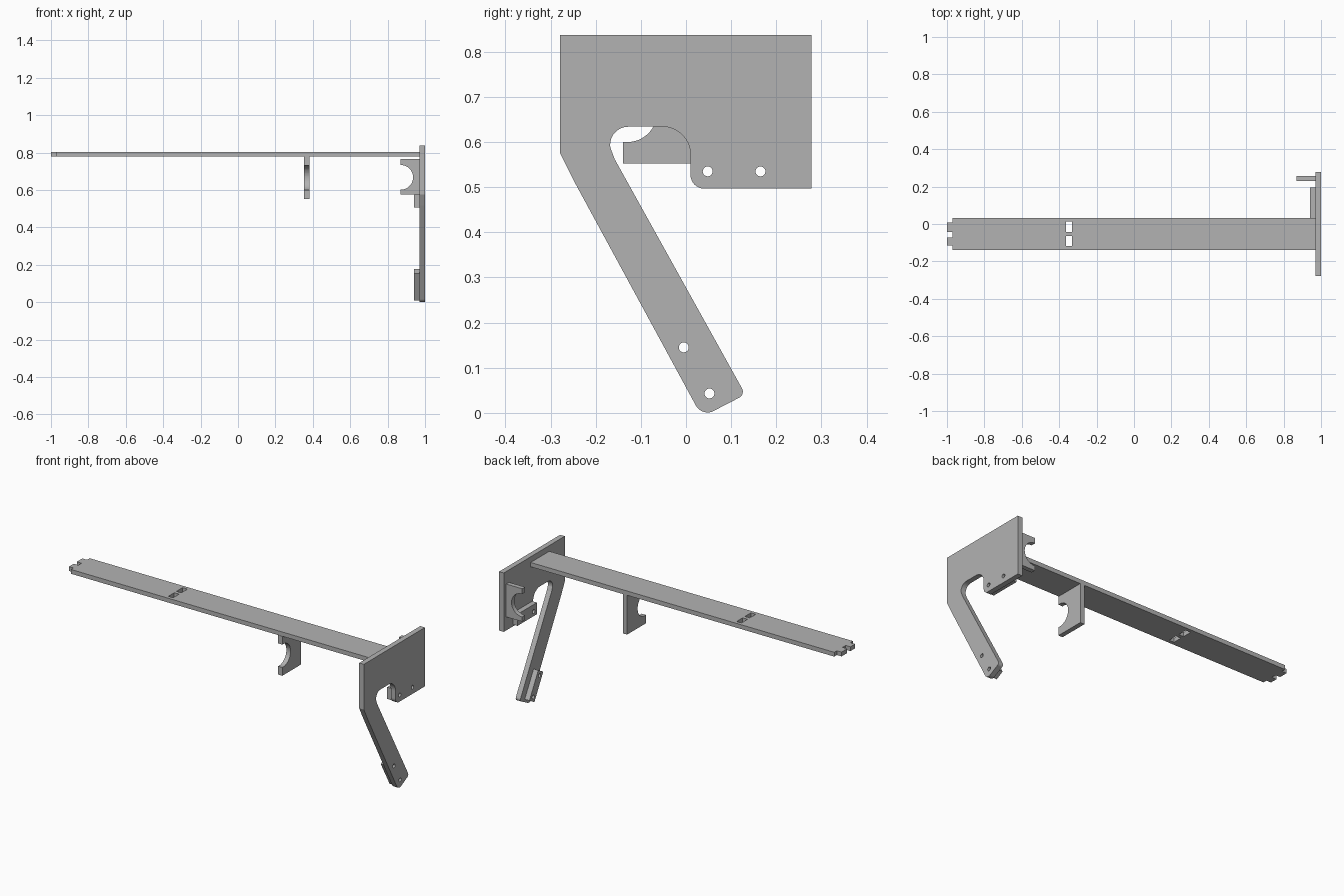
import bpy, bmesh
from math import cos, sin, radians
from mathutils import Vector

cube = bpy.data.objects.get("Cube")
if cube:
    bpy.data.objects.remove(cube, do_unlink=True)

grey = bpy.data.materials.new("plain grey")
grey.use_nodes = True
grey.diffuse_color = (0.45, 0.45, 0.45, 1)
grey.node_tree.nodes["Principled BSDF"].inputs["Base Color"].default_value = (0.45, 0.45, 0.45, 1)


def arc(u, v, r, start, end, steps=16):
    return [(u + r * cos(radians(start + (end - start) * i / steps)),
             v + r * sin(radians(start + (end - start) * i / steps))) for i in range(steps + 1)]


def hole(u, v, r=0.011):
    return arc(u, v, r, 0, 360, 20)[:-1]


def rect(u0, u1, v0, v1):
    return [(u0, v0), (u1, v0), (u1, v1), (u0, v1)]


def sheet(name, axis, low, high, loops):
    """Extrude an outline with holes along an axis, from low to high."""
    place = {"x": lambda u, v: (low, u, v),
             "y": lambda u, v: (u, low, v),
             "z": lambda u, v: (u, v, low)}[axis]
    bm = bmesh.new()
    edges = []
    for loop in loops:
        verts = [bm.verts.new(place(u, v)) for u, v in loop]
        edges += [bm.edges.new((a, b)) for a, b in zip(verts, verts[1:] + verts[:1])]
    bmesh.ops.triangle_fill(bm, edges=edges, use_beauty=True, use_dissolve=False)
    ext = bmesh.ops.extrude_face_region(bm, geom=bm.faces[:], use_keep_orig=True)
    shift = Vector([high - low if a == axis else 0 for a in "xyz"])
    bmesh.ops.translate(bm, vec=shift, verts=[g for g in ext["geom"] if isinstance(g, bmesh.types.BMVert)])
    bmesh.ops.recalc_face_normals(bm, faces=bm.faces[:])
    mesh = bpy.data.meshes.new(name)
    bm.to_mesh(mesh)
    bm.free()
    mesh.materials.append(grey)
    ob = bpy.data.objects.new(name, mesh)
    bpy.context.collection.objects.link(ob)
    return ob


# Bolt positions shared by the plate and its pads
leg_bolts = [(-0.005, 0.145), (0.052, 0.043)]
edge_bolts = [(0.048, 0.535), (0.165, 0.535)]

# Side plate with the slanted leg
outline = [(-0.279, 0.837), (-0.279, 0.575), (-0.25, 0.517)]
outline += arc(0.048, 0.031, 0.03, 208, 290, 8)
outline += arc(0.111, 0.047, 0.015, 298, 388, 6)
outline += [(-0.158, 0.562)]
outline += arc(-0.128, 0.594, 0.04, 190, 90)
outline += arc(-0.052, 0.572, 0.062, 90, 0)
outline += arc(0.04, 0.527, 0.03, 180, 270, 8)
outline += [(0.278, 0.497), (0.278, 0.837)]
sheet("side_plate", "x", 0.97, 1.0, [outline] + [hole(*b) for b in leg_bolts + edge_bolts])

# Pads behind the bolts
sheet("edge_pad", "x", 0.94, 0.97,
      [rect(0.018, 0.195, 0.508, 0.575)] + [hole(*b) for b in edge_bolts])
mid = Vector((0.0235, 0.094))
along = Vector((0.488, -0.873)) * 0.083
across = Vector((0.873, 0.488)) * 0.026
leg_pad = [mid - along - across, mid + along - across, mid + along + across, mid - along + across]
sheet("leg_pad", "x", 0.94, 0.97, [leg_pad] + [hole(*b) for b in leg_bolts])

# Long beam with a notched end tab and two slots
beam = [(0.97, -0.138), (0.97, 0.032), (-0.97, 0.032), (-0.97, 0.008), (-1, 0.008),
        (-1, -0.043), (-0.97, -0.043), (-0.97, -0.072), (-1, -0.072),
        (-1, -0.115), (-0.97, -0.115), (-0.97, -0.138)]
slots = [rect(-0.363, -0.332, -0.043, 0.013), rect(-0.363, -0.332, -0.118, -0.064)]
sheet("beam", "z", 0.779, 0.804, [beam] + slots)

# Open-sided holders: one under the beam, one on the plate
sheet("beam_holder", "x", 0.354, 0.381,
      [[(-0.14, 0.779), (0.032, 0.779), (0.032, 0.552), (-0.14, 0.552), (-0.14, 0.6)]
       + arc(-0.13, 0.666, 0.066, -90, 90, 24) + [(-0.14, 0.732)]])
sheet("plate_holder", "y", 0.23, 0.256,
      [[(0.868, 0.765), (0.97, 0.765), (0.97, 0.575), (0.868, 0.575), (0.868, 0.602)]
       + arc(0.87, 0.668, 0.066, -90, 90, 24) + [(0.868, 0.734)]])
